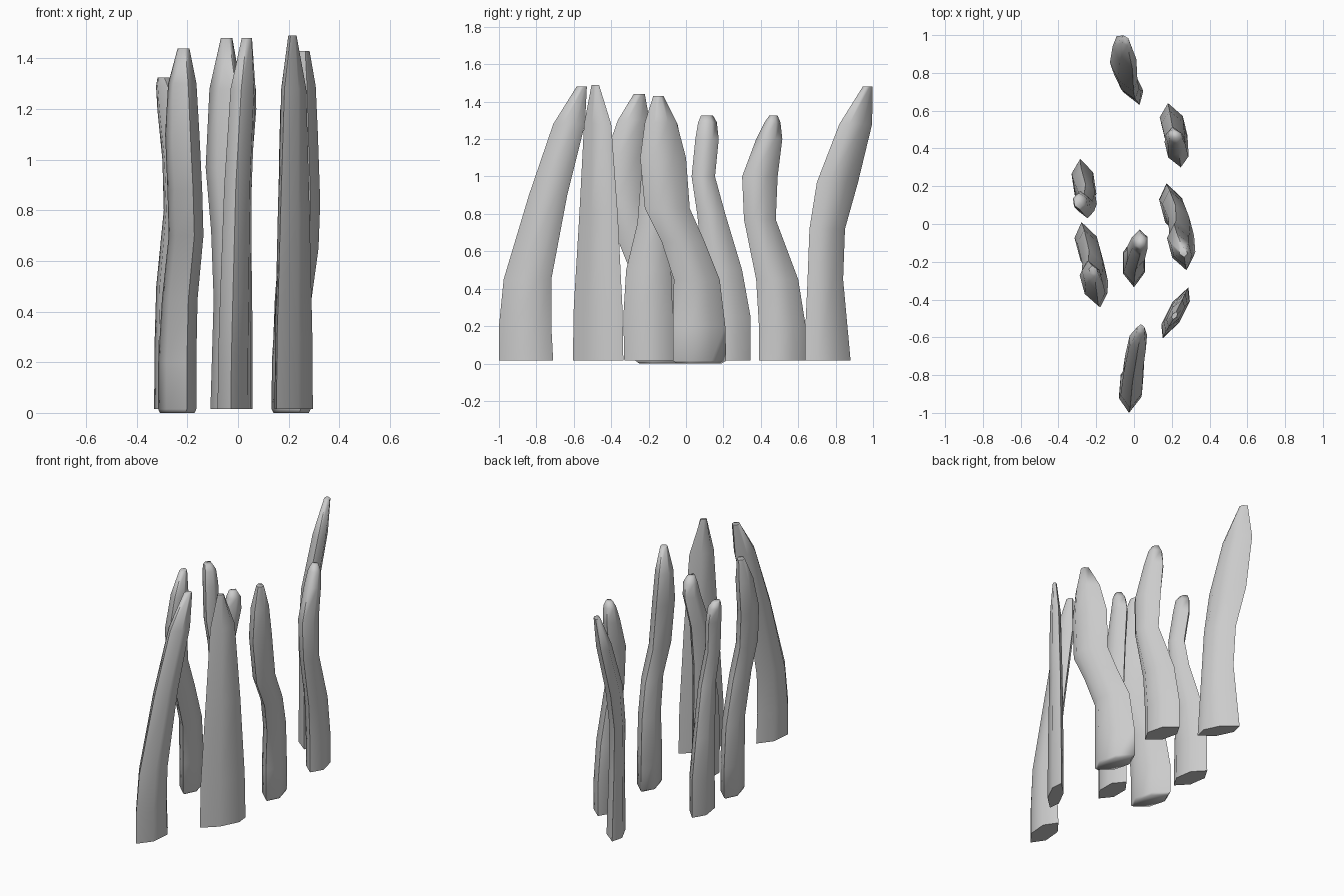
import bpy, bmesh, math


def stalk(name, levels, width, skew):
    """Loft a flattened six-sided section; levels are (z, y_low, y_high, x_centre)."""
    section = [(-1, 0), (-0.4, 1), (0.45, 1), (1, 0), (0.4, -1), (-0.45, -1)]
    bm = bmesh.new()
    base = max(hi - lo for _, lo, hi, _ in levels)
    rings = []
    for n, (z, lo, hi, xc) in enumerate(levels):
        f = math.sqrt((hi - lo) / base)
        tip = 0.75 if n == len(levels) - 1 else 1.0
        yc, half = (lo + hi) / 2, (hi - lo) / 2
        rings.append([bm.verts.new((xc + tip * (skew * f ** 2 * t + width * f * s),
                                    yc + half * t, z)) for t, s in section])
    for a, b in zip(rings, rings[1:]):
        for i in range(6):
            j = (i + 1) % 6
            bm.faces.new((a[i], a[j], b[j], b[i]))
    bm.faces.new(rings[0][::-1])
    bm.faces.new(rings[-1])
    bmesh.ops.recalc_face_normals(bm, faces=bm.faces)
    mesh = bpy.data.meshes.new(name)
    bm.to_mesh(mesh)
    bm.free()
    obj = bpy.data.objects.new(name, mesh)
    bpy.context.collection.objects.link(obj)
    bpy.ops.object.select_all(action='DESELECT')
    obj.select_set(True)
    bpy.context.view_layer.objects.active = obj
    bpy.ops.object.shade_smooth_by_angle(angle=math.radians(75))


# Centre row, back to front
stalk("stalk_back", [(0.015, 0.63, 0.88, -0.03), (0.45, 0.65, 0.84, -0.03),
                     (0.72, 0.66, 0.85, -0.04), (0.97, 0.70, 0.92, -0.055),
                     (1.28, 0.82, 0.995, -0.05), (1.48, 0.945, 0.998, -0.045)], 0.055, -0.06)
stalk("stalk_middle", [(0.015, -0.33, -0.07, 0.0), (0.25, -0.335, -0.07, 0.0),
                       (0.5, -0.32, -0.08, 0.0), (0.75, -0.26, -0.09, 0.005),
                       (1.0, -0.24, -0.07, 0.01), (1.2, -0.17, -0.03, 0.03),
                       (1.28, -0.145, -0.045, 0.035), (1.32, -0.13, -0.075, 0.035)], 0.058, 0.0)
stalk("stalk_front", [(0.015, -1.0, -0.71, -0.015), (0.2, -1.0, -0.72, -0.015),
                      (0.45, -0.975, -0.72, -0.01), (0.9, -0.84, -0.635, 0.0),
                      (1.28, -0.71, -0.54, 0.02), (1.48, -0.585, -0.53, 0.035)], 0.06, 0.012)

# Right row
stalk("stalk_right_back", [(0.015, 0.39, 0.64, 0.21), (0.2, 0.39, 0.64, 0.21),
                           (0.45, 0.375, 0.6, 0.215), (0.77, 0.31, 0.48, 0.23),
                           (1.0, 0.30, 0.49, 0.225), (1.2, 0.375, 0.515, 0.22),
                           (1.29, 0.42, 0.505, 0.22), (1.325, 0.445, 0.49, 0.22)], 0.062, -0.03)
stalk("stalk_right_middle", [(0.0, -0.05, 0.19, 0.21), (0.015, -0.07, 0.215, 0.21),
                             (0.2, -0.07, 0.21, 0.21), (0.45, -0.065, 0.18, 0.22),
                             (0.65, -0.13, 0.10, 0.25), (0.83, -0.22, 0.02, 0.255),
                             (1.1, -0.245, 0.0, 0.245), (1.29, -0.22, -0.05, 0.25),
                             (1.43, -0.175, -0.12, 0.26)], 0.062, -0.038)
stalk("stalk_right_front", [(0.015, -0.605, -0.335, 0.22), (0.3, -0.60, -0.34, 0.22),
                            (0.8, -0.57, -0.365, 0.22), (1.28, -0.545, -0.40, 0.22),
                            (1.49, -0.505, -0.465, 0.215)], 0.045, 0.068)

# Left row
stalk("stalk_left_back", [(0.015, 0.08, 0.345, -0.265), (0.25, 0.085, 0.345, -0.265),
                          (0.5, 0.09, 0.3, -0.265), (0.8, 0.06, 0.21, -0.245),
                          (1.0, 0.03, 0.155, -0.255), (1.2, 0.05, 0.175, -0.275),
                          (1.29, 0.065, 0.165, -0.285), (1.325, 0.08, 0.145, -0.295)], 0.058, -0.02)
stalk("stalk_left_front", [(0.0, -0.25, -0.01, -0.24), (0.015, -0.27, 0.01, -0.24),
                           (0.2, -0.27, 0.01, -0.24), (0.45, -0.28, -0.03, -0.23),
                           (0.7, -0.38, -0.14, -0.205), (0.88, -0.44, -0.20, -0.21),
                           (1.1, -0.435, -0.2, -0.22), (1.3, -0.365, -0.195, -0.22),
                           (1.44, -0.28, -0.22, -0.215)], 0.06, -0.038)
